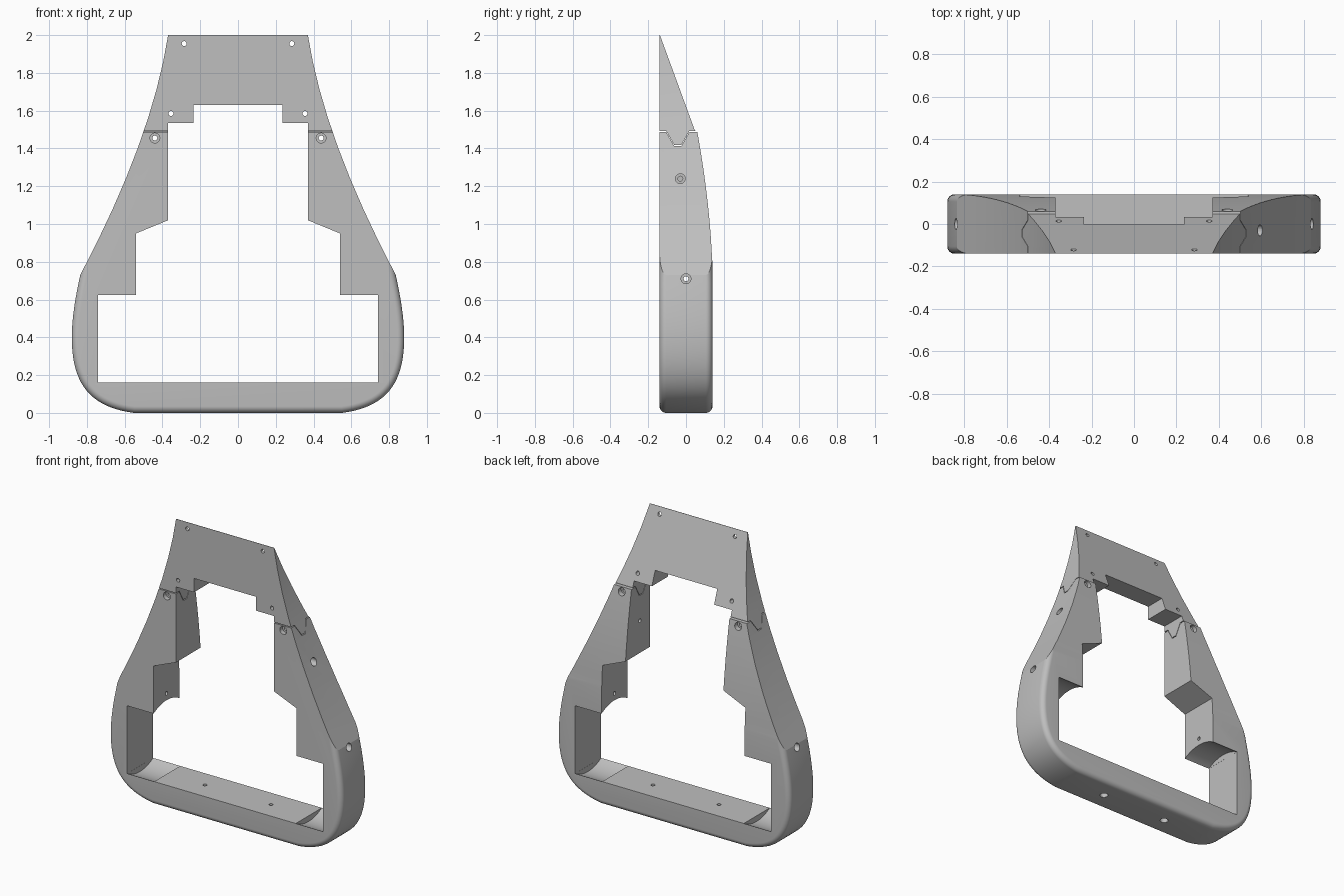
import bpy, bmesh
from math import pi
from mathutils import Vector, Matrix

if "Cube" in bpy.data.objects:
    bpy.data.objects.remove(bpy.data.objects["Cube"])

D = 0.14  # half depth of the frame

grey = bpy.data.materials.new("plain_grey")
grey.use_nodes = True
grey.diffuse_color = (0.52, 0.52, 0.52, 1)
grey.node_tree.nodes["Principled BSDF"].inputs["Base Color"].default_value = (0.52, 0.52, 0.52, 1)


def bezier(points, n):
    """Sample a Bezier curve of any degree, leaving out its last point."""
    out = []
    for i in range(n):
        t, p = i / n, [Vector(q) for q in points]
        while len(p) > 1:
            p = [a.lerp(b, t) for a, b in zip(p, p[1:])]
        out.append(tuple(p[0]))
    return out


def mirrored(half):
    return half + [(-x, z) for x, z in reversed(half)]


def to_object(name, bm):
    bmesh.ops.recalc_face_normals(bm, faces=bm.faces)
    mesh = bpy.data.meshes.new(name)
    bm.to_mesh(mesh)
    bm.free()
    mesh.materials.append(grey)
    ob = bpy.data.objects.new(name, mesh)
    bpy.context.collection.objects.link(ob)
    return ob


def prism(points, axis, lo, hi):
    """Extrude a profile along x (points are y, z) or y (points are x, z)."""
    bm = bmesh.new()
    place = (lambda u, v: (lo, u, v)) if axis == "X" else (lambda u, v: (u, lo, v))
    face = bm.faces.new([bm.verts.new(place(u, v)) for u, v in points])
    new = bmesh.ops.extrude_face_region(bm, geom=[face])["geom"]
    step = Vector((hi - lo, 0, 0)) if axis == "X" else Vector((0, hi - lo, 0))
    bmesh.ops.translate(bm, vec=step, verts=[g for g in new if isinstance(g, bmesh.types.BMVert)])
    return bm


def cylinder(axis, centre, radius, lo, hi, sides=24):
    """Cylinder from lo to hi along an axis through the centre."""
    bm = bmesh.new()
    bmesh.ops.create_cone(bm, cap_ends=True, segments=sides, radius1=radius, radius2=radius, depth=hi - lo)
    turn = {"X": Matrix.Rotation(pi / 2, 3, "Y"), "Y": Matrix.Rotation(pi / 2, 3, "X"), "Z": Matrix.Identity(3)}
    bmesh.ops.rotate(bm, matrix=turn[axis], verts=bm.verts)
    spot = Vector(centre)
    spot["XYZ".index(axis)] = (lo + hi) / 2
    bmesh.ops.translate(bm, vec=spot, verts=bm.verts)
    return bm


def cut(ob, bm):
    cutter = to_object("cutter", bm)
    cutter.hide_render = True
    mod = ob.modifiers.new("cut", "BOOLEAN")
    mod.operation, mod.solver, mod.object = "DIFFERENCE", "EXACT", cutter
    bpy.context.view_layer.objects.active = ob
    bpy.ops.object.modifier_apply(modifier=mod.name)
    bpy.data.objects.remove(cutter)


# Outer body: flared sides, rounded base
outline = mirrored(
    bezier([(0.37, 2.0), (0.455, 1.45), (0.835, 0.73)], 8)
    + bezier([(0.835, 0.73), (0.86, 0.62), (0.88, 0.5), (0.88, 0.4)], 8)
    + bezier([(0.88, 0.4), (0.88, 0.15), (0.78, 0.03), (0.55, 0.0)], 20)
    + [(0.55, 0.0)])
bm = prism(outline, "Y", -D, D)
rim = [e for e in bm.edges
       if abs(e.verts[0].co.y - e.verts[1].co.y) < 0.001 and max(v.co.z for v in e.verts) < 0.74]
bmesh.ops.bevel(bm, geom=rim, offset=0.035, segments=8, profile=0.5, affect="EDGES", clamp_overlap=False)
frame = to_object("lower_frame", bm)

# Back: curved legs, then a straight slope to the thin top edge
back = [(-0.138, 2.0), (0.047, 1.495)] + bezier([(0.06, 1.487), (0.13, 1.1), (0.14, 0.76)], 12)
cut(frame, prism(back + [(0.145, 0.74), (0.4, 0.74), (0.4, 2.3), (-0.138, 2.3)], "X", -1.2, 1.2))

# Stepped opening, with round pockets at both lower ends
opening = [(0.235, 1.63), (0.235, 1.535), (0.37, 1.535), (0.37, 1.02), (0.54, 0.95),
           (0.54, 0.625), (0.74, 0.625), (0.74, 0.162)]
cut(frame, prism(mirrored(opening), "Y", -0.5, 0.5))
for lo, hi in ((0.535, 0.7395), (-0.7395, -0.535)):
    cut(frame, cylinder("X", (0, 0, 0.393), 0.27, lo, hi, 72))

# Screw holes, mirrored left and right
SMALL, WIDE = 0.013, 0.026
for s in (-1, 1):
    cut(frame, cylinder("Y", (s * 0.285, 0, 1.955), SMALL, -0.3, 0.3))
    cut(frame, cylinder("Y", (s * 0.355, 0, 1.585), SMALL, -0.3, 0.3))
    cut(frame, cylinder("Y", (s * 0.44, 0, 1.455), SMALL, -0.3, 0.3))
    cut(frame, cylinder("Y", (s * 0.44, 0, 1.455), WIDE, -0.3, -0.11))
    cut(frame, cylinder("Y", (s * 0.44, 0, 1.455), WIDE, 0.035, 0.3))
    cut(frame, cylinder("Z", (s * 0.25, 0, 0), SMALL, -0.1, 0.3))
    cut(frame, cylinder("Z", (s * 0.25, 0, 0), WIDE, -0.1, 0.03))
    for radius, start in ((SMALL, 0.45), (WIDE, 0.8)):
        cut(frame, cylinder("X", (0, 0, 0.71), radius, *sorted((s * start, s * 1.0))))

# Cable hole on one side only
cut(frame, cylinder("X", (0, -0.03, 1.24), SMALL, 0.3, 0.8))
cut(frame, cylinder("X", (0, -0.03, 1.24), WIDE, 0.555, 0.8))

# Split off the top cap along a tongue joint
cap = frame.copy()
cap.data = frame.data.copy()
cap.name = "top_cap"
bpy.context.collection.objects.link(cap)
GAP = 0.003
joint = [(-0.4, 1.49), (-0.105, 1.49), (-0.062, 1.415), (-0.025, 1.415), (0.018, 1.49), (0.4, 1.49)]
cut(frame, prism([(y, z - GAP) for y, z in joint] + [(0.4, 2.3), (-0.4, 2.3)], "X", -1.2, 1.2))
cut(cap, prism([(y, z + GAP) for y, z in joint] + [(0.4, -0.3), (-0.4, -0.3)], "X", -1.2, 1.2))

# Smooth the curves, keep the edges crisp
bpy.ops.object.select_all(action="DESELECT")
for ob in (frame, cap):
    ob.select_set(True)
bpy.context.view_layer.objects.active = frame
bpy.ops.object.shade_smooth_by_angle(angle=0.25)
